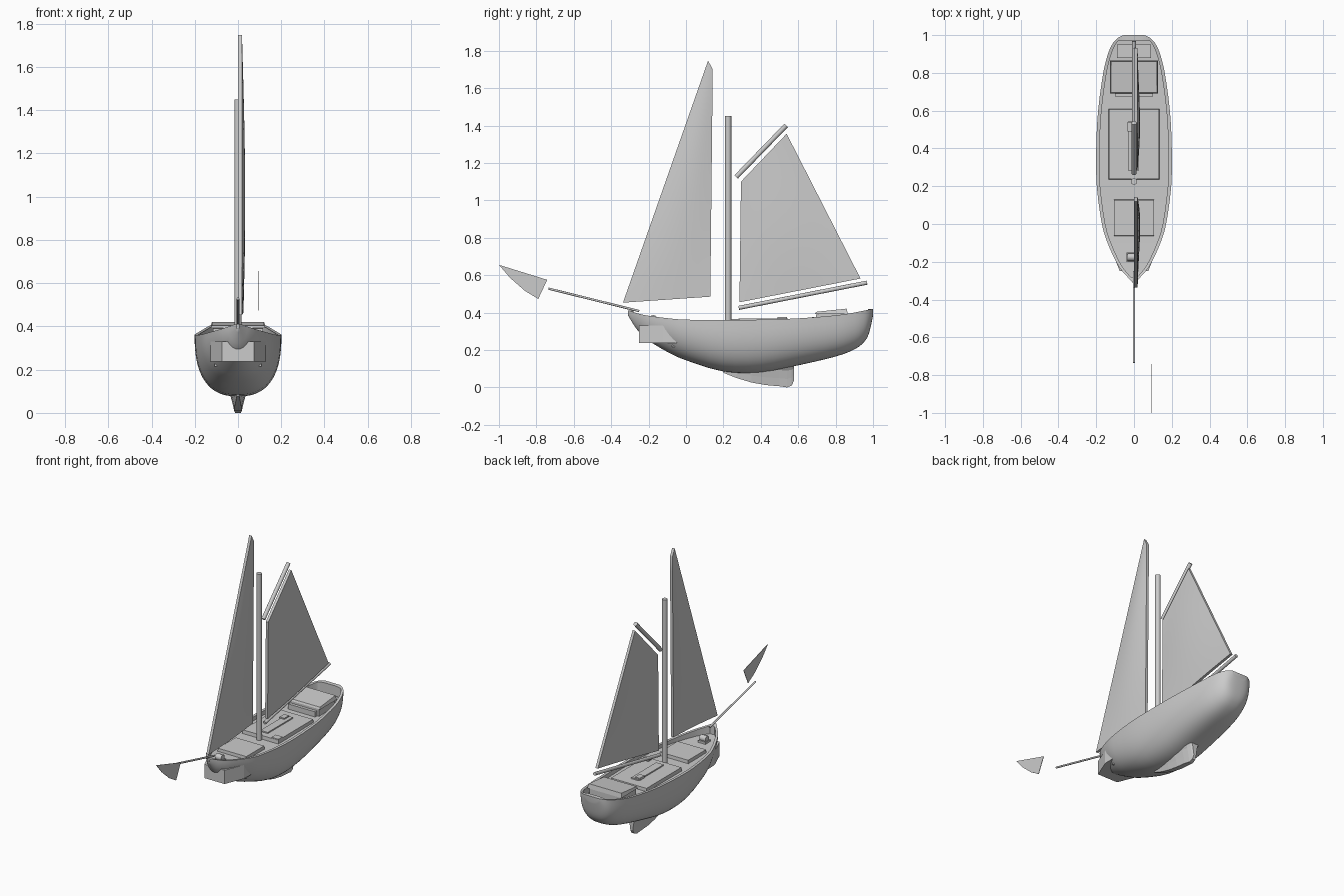
import bpy, bmesh, math
from mathutils import Vector

if "Cube" in bpy.data.objects:
    bpy.data.objects.remove(bpy.data.objects["Cube"])

grey = bpy.data.materials.new("plain_grey")
grey.diffuse_color = (0.6, 0.6, 0.6, 1)
grey.use_nodes = True
grey.node_tree.nodes["Principled BSDF"].inputs["Base Color"].default_value = grey.diffuse_color


def finish(name, bm, smooth=None):
    bmesh.ops.recalc_face_normals(bm, faces=bm.faces)
    me = bpy.data.meshes.new(name)
    bm.to_mesh(me)
    bm.free()
    me.materials.append(grey)
    ob = bpy.data.objects.new(name, me)
    bpy.context.collection.objects.link(ob)
    if smooth:
        bpy.ops.object.select_all(action='DESELECT')
        ob.select_set(True)
        bpy.context.view_layer.objects.active = ob
        bpy.ops.object.shade_smooth_by_angle(angle=math.radians(smooth))
    return ob


def box(name, x0, x1, y0, y1, z0, z1, rise=0.0, taper=0.0):
    """Box whose top can rise toward the stern and taper inward."""
    bm = bmesh.new()
    bmesh.ops.create_cube(bm, size=1)
    for v in bm.verts:
        fx, fy, top = v.co.x + .5, v.co.y + .5, v.co.z > 0
        v.co = (x0 + fx * (x1 - x0), y0 + fy * (y1 - y0), z1 + rise * fy if top else z0)
        if top:
            v.co.x += taper * (1 if fx < .5 else -1)
            v.co.y += taper * (1 if fy < .5 else -1)
    return finish(name, bm)


def rod(name, a, b, r, sides=16):
    a, b = Vector(a), Vector(b)
    bm = bmesh.new()
    bmesh.ops.create_cone(bm, cap_ends=True, segments=sides, radius1=r, radius2=r, depth=(b - a).length)
    rot = (b - a).to_track_quat('Z', 'Y').to_matrix()
    for v in bm.verts:
        v.co = rot @ v.co + (a + b) / 2
    return finish(name, bm, 40)


def prism(name, pts, z0, z1):
    """Vertical prism over an xy outline."""
    bm = bmesh.new()
    lo = [bm.verts.new((x, y, z0)) for x, y in pts]
    hi = [bm.verts.new((x, y, z1)) for x, y in pts]
    bm.faces.new(lo)
    bm.faces.new(hi)
    for i in range(len(pts)):
        j = (i + 1) % len(pts)
        bm.faces.new((lo[i], lo[j], hi[j], hi[i]))
    return finish(name, bm)


def spline(rows, steps):
    """Catmull-Rom refinement of a table of stations."""
    out = []
    for i in range(len(rows) - 1):
        p0, p1, p2, p3 = (rows[max(0, min(len(rows) - 1, i + k))] for k in (-1, 0, 1, 2))
        for s in range(steps):
            t = s / steps
            out.append([.5 * (2 * b + (c - a) * t + (2 * a - 5 * b + 4 * c - d) * t * t
                              + (3 * b - a - 3 * c + d) * t ** 3)
                        for a, b, c, d in zip(p0, p1, p2, p3)])
    return out + [list(rows[-1])]


def bridge(bm, rings):
    for a, b in zip(rings, rings[1:]):
        for i in range(len(a)):
            j = (i + 1) % len(a)
            bm.faces.new((a[i], a[j], b[j], b[i]))


# Hull stations: y, half width, sheer height, bottom height, section fullness
stations = [
    (-.31, .008, .412, .385, 2.0), (-.28, .035, .402, .335, 2.0), (-.25, .062, .393, .295, 2.0),
    (-.20, .095, .383, .25, 2.0), (-.10, .14, .37, .19, 2.1), (.0, .17, .362, .145, 2.3),
    (.2, .197, .36, .085, 2.5), (.4, .2, .362, .08, 2.5), (.6, .19, .369, .118, 2.5),
    (.8, .163, .385, .165, 2.6), (.9, .138, .4, .203, 2.6), (.95, .116, .41, .24, 2.6),
    (.975, .097, .415, .28, 2.5), (.99, .077, .418, .335, 2.4), (1.0, .055, .42, .385, 2.2)]

# Hull with bulwark, rail and sunken deck in one skin
bm = bmesh.new()
rings = []
N = 14
for y, w, s, b, n in spline(stations, 3):
    wi = max(w - .018, .35 * w)
    yi = max(-.28, min(.972, y))
    deck = min(.336 + .3 * (s - .36), s - .015)
    half = [(wi, yi, deck), (wi, yi, s), (w, y, s)]
    for i in range(1, N):
        t = math.pi / 2 * i / N
        half.append((w * math.cos(t) ** (2 / n), y, s - (s - b) * math.sin(t) ** (2 / n)))
    loop = half + [(0, y, b)] + [(-p[0], p[1], p[2]) for p in reversed(half)]
    rings.append([bm.verts.new(p) for p in loop])
bridge(bm, rings)
for r in (rings[0], rings[-1]):
    bm.faces.new(r[2:-2])
    bm.faces.new((r[1], r[2], r[-3], r[-2]))
    bm.faces.new((r[0], r[1], r[-2], r[-1]))
finish("hull", bm, 40)

# Keel fin: y, bottom height, thickness factor
bm = bmesh.new()
rings = []
for y, b, f in [(.2, .078, .3), (.27, .05, .6), (.35, .026, .9), (.43, .012, 1),
                (.5, .006, .9), (.54, 0, .75), (.565, .01, .6), (.577, .035, .5)]:
    half = [(.085 * f, .15), (.04 * f, b + (.15 - b) * .6), (.028 * f, b + (.15 - b) * .3), (.018 * f, b)]
    loop = half + [(-x, z) for x, z in reversed(half)]
    rings.append([bm.verts.new((x, y, z)) for x, z in loop])
bridge(bm, rings)
bm.faces.new(rings[0])
bm.faces.new(rings[-1])
finish("keel", bm)

# Box around the bow with two small feet
prism("bow_box", [(-.075, -.25), (.075, -.25), (.128, -.12), (.132, .02),
                  (-.132, .02), (-.128, -.12)], .238, .33)
for side, sx in (("left", -1), ("right", 1)):
    x = .1 * sx
    box("bow_box_foot_" + side, x - .008, x + .008, -.075, -.035, .215, .24)

# Deck structures
box("fore_hatch", -.108, .108, -.065, .13, .325, .358, 0, .003)
box("main_cabin", -.135, .135, .235, .61, .325, .36, 0, .003)
box("cabin_slide", -.03, .025, .28, .545, .355, .368)
box("cabin_slide_cover", -.035, .0, .49, .54, .355, .376)
box("cabin_side_hatch", .08, .132, .24, .285, .355, .366)
box("deckhouse", -.115, .115, .695, .86, .33, .39, .016)
box("deckhouse_roof", -.127, .127, .69, .865, .392, .404, .017, .006)
box("deckhouse_step", -.1, .1, .675, .7, .33, .375)
box("stern_bench", -.09, .09, .88, .95, .33, .362)

# Anchor winch
rod("winch_drum", (-.035, -.175, .366), (.01, -.175, .366), .021, 10)
box("winch_base", -.04, .015, -.2, -.15, .335, .355)

# Mast, spars and bowsprit
rod("mast", (0, .225, .33), (0, .225, 1.45), .017)
rod("boom", (0, .282, .425), (0, .968, .56), .011)
rod("gaff", (0, .268, 1.125), (0, .535, 1.4), .013)
rod("bowsprit", (0, -.25, .408), (0, -.735, .528), .006)


def sail(name, a, b, c, d, x, belly, thick, n=12):
    """Bellied sail spanning four (y, z) corners."""
    bm = bmesh.new()
    layers = []
    for off in (-thick / 2, thick / 2):
        grid = []
        for j in range(n + 1):
            v = j / n
            row = []
            for i in range(n + 1):
                u = i / n
                y, z = ((1 - v) * ((1 - u) * a[k] + u * b[k]) + v * ((1 - u) * d[k] + u * c[k]) for k in (0, 1))
                bulge = belly * math.sin(math.pi * u) * math.sin(math.pi * (.15 + .85 * v))
                row.append(bm.verts.new((x + off + bulge, y, z)))
            grid.append(row)
        for j in range(n):
            for i in range(n):
                bm.faces.new((grid[j][i], grid[j][i + 1], grid[j + 1][i + 1], grid[j + 1][i]))
        layers.append(grid[0] + [r[-1] for r in grid[1:]] + grid[-1][-2::-1] + [r[0] for r in grid[-2:0:-1]])
    bridge(bm, layers)
    return finish(name, bm, 40)


sail("jib", (-.337, .453), (.13, .485), (.143, 1.7), (.118, 1.747), .01, .014, .018)
sail("mainsail", (.286, .455), (.933, .582), (.538, 1.356), (.294, 1.1), .01, .013, .018)

# Pennant ahead of the bowsprit
bm = bmesh.new()
for x in (.0915, .0945):
    bm.faces.new([bm.verts.new((x, y, z)) for y, z in
                  [(-1, .655), (-.742, .575), (-.79, .473), (-.86, .515), (-.94, .585)]])
bm.verts.ensure_lookup_table()
bridge(bm, [bm.verts[:5], bm.verts[5:]])
finish("pennant", bm)
